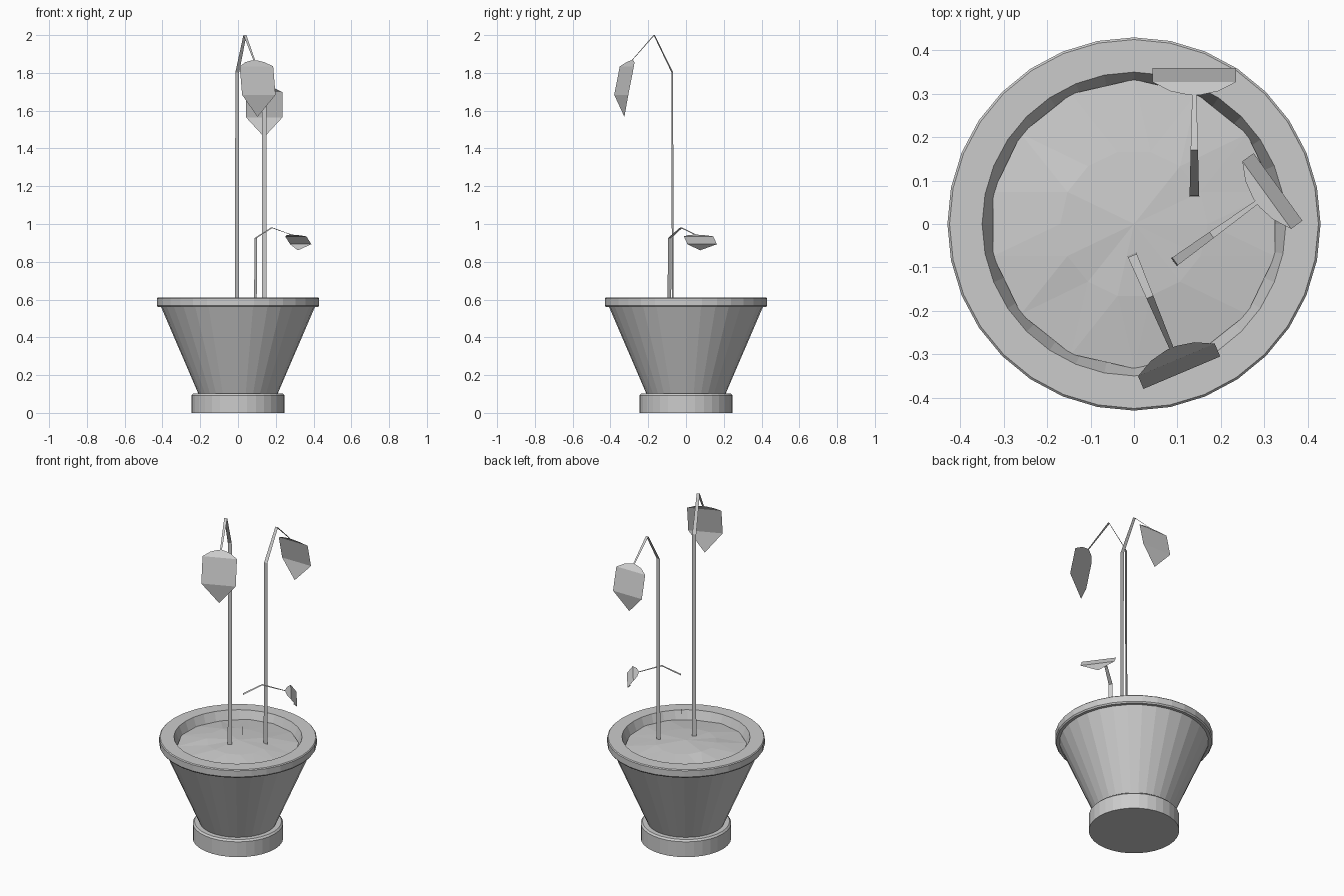
import bpy, math, random
from mathutils import Matrix, Vector

if "Cube" in bpy.data.objects:
    bpy.data.objects.remove(bpy.data.objects["Cube"])

random.seed(4)


def make_object(name, verts, faces):
    mesh = bpy.data.meshes.new(name)
    mesh.from_pydata(verts, [], faces)
    mesh.update()
    obj = bpy.data.objects.new(name, mesh)
    bpy.context.collection.objects.link(obj)
    return obj


def lathe(name, profile, sides=32, cap_bottom=False):
    verts, faces = [], []
    for r, z in profile:
        for i in range(sides):
            a = math.tau * i / sides
            verts.append((r * math.cos(a), r * math.sin(a), z))
    for k in range(len(profile) - 1):
        for i in range(sides):
            j = (i + 1) % sides
            faces.append((k * sides + i, k * sides + j,
                          (k + 1) * sides + j, (k + 1) * sides + i))
    if cap_bottom:
        faces.append(tuple(reversed(range(sides))))
    return make_object(name, verts, faces)


# Pot: foot ring, flared body, rim and inner lip
lathe("pot", [(0.247, 0.0), (0.247, 0.092), (0.238, 0.102), (0.21, 0.102),
              (0.407, 0.56), (0.424, 0.56), (0.43, 0.568), (0.43, 0.605),
              (0.425, 0.61), (0.35, 0.61), (0.325, 0.545)], cap_bottom=True)

# Soil: low, slightly uneven dome
verts, faces = [(0, 0, 0.592)], []
n = 14
for r, z, jitter in [(0.17, 0.585, 0.006), (0.333, 0.56, 0.004)]:
    for i in range(n):
        a = math.tau * (i + (0.5 if r > 0.3 else 0)) / n
        verts.append((r * math.cos(a), r * math.sin(a), z + random.uniform(-jitter, jitter)))
for i in range(n):
    j = (i + 1) % n
    faces.append((0, 1 + i, 1 + j))
    faces.append((1 + i, 1 + n + i, 1 + j))
    faces.append((1 + j, 1 + n + i, 1 + n + j))
make_object("soil", verts, faces)

# Drooping sprout as a bent flat strip: (forward, height, half width)
STEM = [(0.0, -0.01, 0.012), (0.003, 1.08, 0.011), (0.107, 1.256, 0.0085),
        (0.234, 1.137, 0.005)]
LEAF = [(0.234, 1.137, 0.012), (0.243, 1.128, 0.055), (0.264, 1.108, 0.096),
        (0.296, 0.974, 0.096)]
LEAF_TIP = (0.278, 0.87)
GROUND = 0.59


def strip(name, rows, matrix, tip=None):
    verts = [v for f, h, w in rows for v in (Vector((f, w, h)), Vector((f, -w, h)))]
    faces = [(2 * k, 2 * k + 1, 2 * k + 3, 2 * k + 2) for k in range(len(rows) - 1)]
    if tip:
        verts.append(Vector((tip[0], 0, tip[1])))
        m = len(verts) - 1
        faces.append((m - 2, m - 1, m))
    return make_object(name, [matrix @ v for v in verts], faces)


# Three sprouts: base position, leaning direction, height factor
SPROUTS = [("tall", (-0.005, -0.07), (0.09, -0.213), 1.123),
           ("middle", (0.139, 0.063), (0.0, 1.0), 1.0),
           ("small", (0.092, -0.088), (0.184, 0.133), 0.311)]
for label, base, lean, height in SPROUTS:
    matrix = (Matrix.Translation((*base, GROUND))
              @ Matrix.Rotation(math.atan2(lean[1], lean[0]), 4, 'Z')
              @ Matrix.Diagonal((1, 1, height, 1)))
    strip(label + "_stem", STEM, matrix)
    strip(label + "_leaf", LEAF, matrix, LEAF_TIP)
